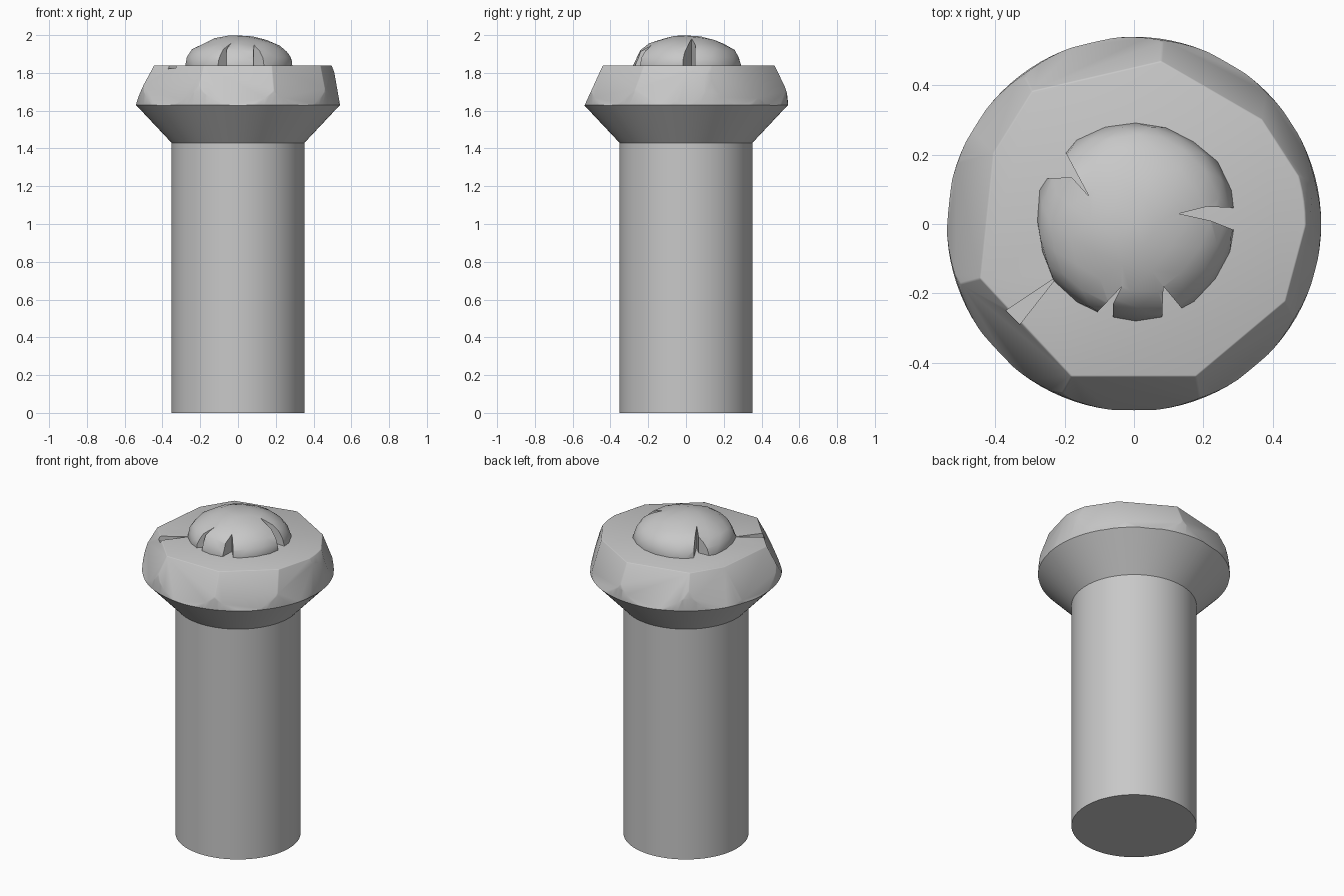
import bpy, bmesh, math, random
from mathutils import Vector

random.seed(4)
cube = bpy.data.objects.get("Cube")
if cube:
    bpy.data.objects.remove(cube, do_unlink=True)

# One plain grey material
grey = bpy.data.materials.new("plain grey")
grey.use_nodes = True
grey.diffuse_color = (0.58, 0.58, 0.58, 1)
grey.node_tree.nodes["Principled BSDF"].inputs["Base Color"].default_value = grey.diffuse_color


def make_object(name, bm):
    bmesh.ops.recalc_face_normals(bm, faces=bm.faces)
    mesh = bpy.data.meshes.new(name)
    bm.to_mesh(mesh)
    bm.free()
    mesh.materials.append(grey)
    obj = bpy.data.objects.new(name, mesh)
    bpy.context.collection.objects.link(obj)
    return obj


def activate(obj):
    bpy.ops.object.select_all(action='DESELECT')
    obj.select_set(True)
    bpy.context.view_layer.objects.active = obj


def smooth(obj, degrees):
    activate(obj)
    bpy.ops.object.shade_smooth_by_angle(angle=math.radians(degrees))


def lathe(profile, sides=96):
    """Closed solid of revolution from (radius, height) points."""
    bm = bmesh.new()
    turn = math.tau / sides
    rings = [[bm.verts.new((r * math.cos(i * turn), r * math.sin(i * turn), z))
              for i in range(sides)] for r, z in profile]
    for low, high in zip(rings, rings[1:]):
        for i in range(sides):
            j = (i + 1) % sides
            bm.faces.new((low[i], low[j], high[j], high[i]))
    bm.faces.new(rings[0][::-1])
    bm.faces.new(rings[-1])
    return bm


def slice_off(bm, point, normal):
    """Cut away everything beyond a plane and close the opening."""
    bmesh.ops.bisect_plane(bm, geom=bm.verts[:] + bm.edges[:] + bm.faces[:],
                           plane_co=point, plane_no=normal, clear_outer=True)
    rim = [e for e in bm.edges if e.is_boundary]
    if rim:
        bmesh.ops.holes_fill(bm, edges=rim, sides=0)


def carve(target, outline, bottom, top):
    """Subtract an upright prism with the given plan outline."""
    bm = bmesh.new()
    face = bm.faces.new([bm.verts.new((x, y, bottom)) for x, y in outline])
    out = bmesh.ops.extrude_face_region(bm, geom=[face])
    raised = [v for v in out["geom"] if isinstance(v, bmesh.types.BMVert)]
    bmesh.ops.translate(bm, verts=raised, vec=(0, 0, top - bottom))
    cutter = make_object("notch_cutter", bm)
    cutter.hide_render = True
    mod = target.modifiers.new("notch", 'BOOLEAN')
    mod.operation, mod.solver, mod.object = 'DIFFERENCE', 'EXACT', cutter
    activate(target)
    bpy.ops.object.modifier_apply(modifier=mod.name)
    bpy.data.objects.remove(cutter, do_unlink=True)


# Shaft
shaft = make_object("shaft", lathe([(0.352, 0), (0.352, 1.435)]))
smooth(shaft, 30)

# Flared head with irregular facets hewn around its upper half
head_bm = lathe([(0.352, 1.43), (0.54, 1.63), (0.537, 1.70), (0.52, 1.78), (0.495, 1.84)])
facets = [(103, 0.44), (60, 0.446), (33, 0.474), (0, 0.503), (-15, 0.48),
          (-50, 0.452), (-90, 0.44), (-137, 0.432), (174, 0.425), (148, 0.453)]
for degrees, reach in facets:
    a = math.radians(degrees)
    out = Vector((math.cos(a), math.sin(a), 0))
    lean = (0.543 - reach) / 0.225
    slice_off(head_bm, out * reach + Vector((0, 0, 1.84)), out + Vector((0, 0, lean)))
bmesh.ops.remove_doubles(head_bm, verts=head_bm.verts, dist=0.006)
bmesh.ops.recalc_face_normals(head_bm, faces=head_bm.faces)

# Softened edges between the facets and around the top
worn = [e for e in head_bm.edges if min(v.co.z for v in e.verts) > 1.68
        and len(e.link_faces) == 2 and e.calc_face_angle() > math.radians(20)]
bmesh.ops.bevel(head_bm, geom=worn, offset=0.012, segments=2, profile=0.5,
                affect='EDGES', clamp_overlap=True)
head = make_object("head", head_bm)
carve(head, [(-0.37, -0.25), (-0.33, -0.29), (-0.22, -0.15)], 1.81, 1.9)
smooth(head, 35)

# Lumpy dome on top of the head
dome_bm = bmesh.new()
bmesh.ops.create_icosphere(dome_bm, subdivisions=3, radius=1)
for v in dome_bm.verts:
    v.co *= random.uniform(0.975, 1.015)
    v.co = Vector((v.co.x * 0.288 + 0.005, v.co.y * 0.288 + 0.008, v.co.z * 0.16 + 1.84))
slice_off(dome_bm, Vector((0, 0, 1.835)), Vector((0, 0, -1)))
dome = make_object("dome", dome_bm)

# Cracks running in from the edge of the dome
cracks = [[(-0.21, 0.23), (-0.28, 0.13), (-0.18, 0.135), (-0.13, 0.08)],
          [(0.32, 0.045), (0.32, -0.03), (0.22, 0.01), (0.13, 0.03), (0.21, 0.05)],
          [(-0.13, -0.28), (-0.06, -0.30), (-0.06, -0.23), (-0.035, -0.18)],
          [(0.08, -0.30), (0.16, -0.27), (0.085, -0.18)]]
for outline in cracks:
    carve(dome, outline, 1.82, 2.1)
smooth(dome, 35)
